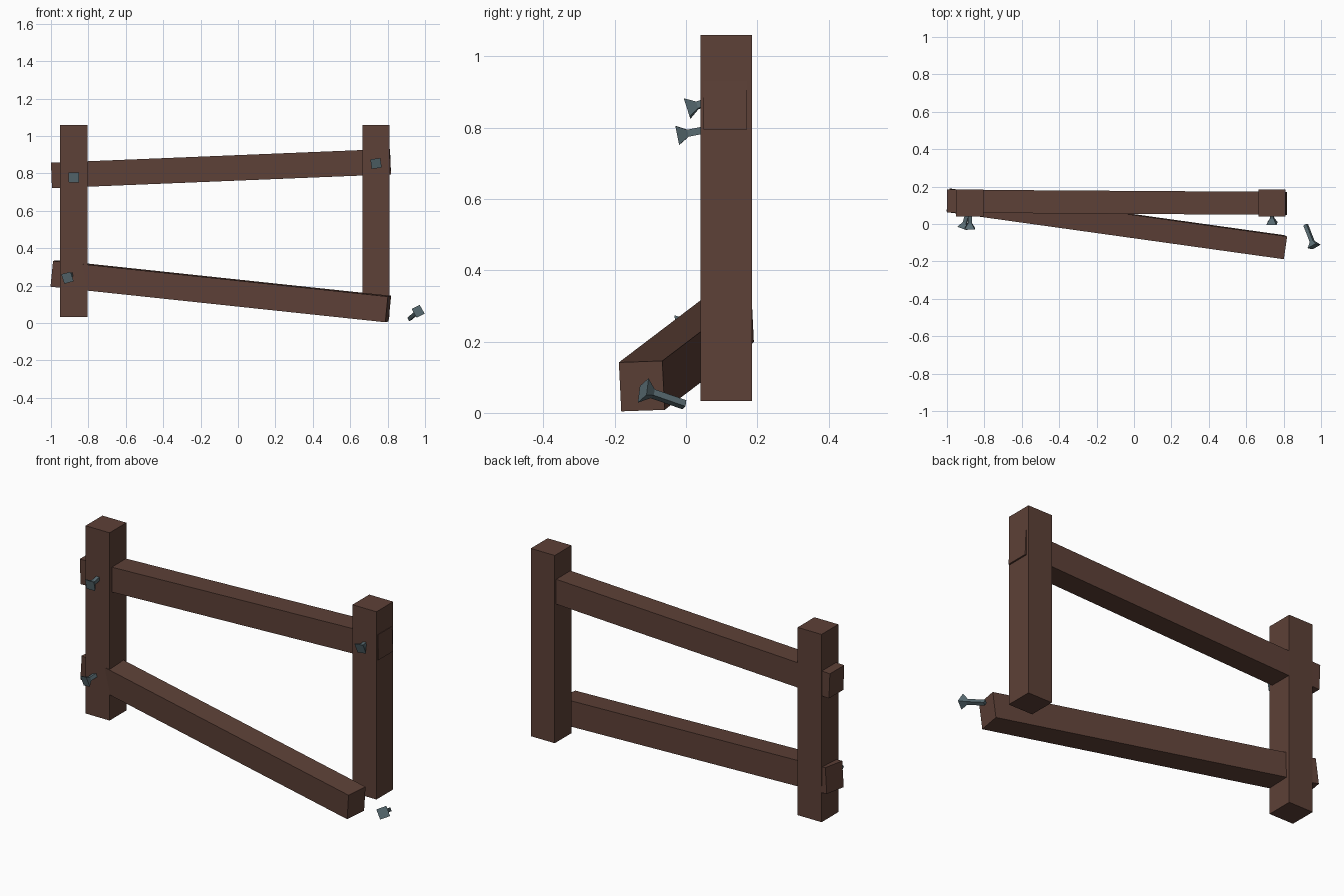
import bpy, bmesh
from math import radians, sqrt
from mathutils import Vector, Matrix

if "Cube" in bpy.data.objects:
    bpy.data.objects.remove(bpy.data.objects["Cube"])


def material(name, color):
    m = bpy.data.materials.new(name)
    m.diffuse_color = color
    m.use_nodes = True
    m.node_tree.nodes["Principled BSDF"].inputs["Base Color"].default_value = m.diffuse_color
    return m


WOOD = material("dark_wood", (0.11, 0.052, 0.038, 1))
IRON = material("iron", (0.10, 0.15, 0.17, 1))


def finish(bm, name, mat):
    bmesh.ops.recalc_face_normals(bm, faces=bm.faces[:])
    me = bpy.data.meshes.new(name)
    bm.to_mesh(me)
    bm.free()
    me.materials.append(mat)
    ob = bpy.data.objects.new(name, me)
    bpy.context.collection.objects.link(ob)
    return ob


def beam(name, a, b, width, height, roll=0):
    """Square-cut timber running from a to b."""
    a, b = Vector(a), Vector(b)
    d = b - a
    rot = d.to_track_quat('X', 'Z').to_matrix().to_4x4()
    bm = bmesh.new()
    bmesh.ops.create_cube(bm, size=1, matrix=Matrix.Translation((a + b) / 2) @ rot
                          @ Matrix.Rotation(radians(roll), 4, 'X')
                          @ Matrix.Diagonal((d.length, width, height, 1)))
    return finish(bm, name, WOOD)


def nail(name, head, direction, roll, length=0.13):
    """Square nail with a flared head; direction points out of the head."""
    rot = Vector(direction).to_track_quat('Z', 'Y').to_matrix().to_4x4()
    place = Matrix.Translation(head) @ rot @ Matrix.Rotation(radians(roll), 4, 'Z')
    bm = bmesh.new()
    rings = []
    for z, h in ((-length, 0.010), (-0.03, 0.010), (0, 0.027)):
        rings.append([bm.verts.new(place @ Vector((sx * h, sy * h, z)))
                      for sx, sy in ((-1, -1), (1, -1), (1, 1), (-1, 1))])
    for lo, hi in zip(rings, rings[1:]):
        for i in range(4):
            j = (i + 1) % 4
            bm.faces.new((lo[i], lo[j], hi[j], hi[i]))
    bm.faces.new(rings[0])
    bm.faces.new(rings[-1])
    return finish(bm, name, IRON)


# upright posts
for side, x in (("left", -0.878), ("right", 0.737)):
    beam(side + "_post", (x, 0.113, 0.033), (x, 0.113, 1.06), 0.145, 0.145)

# rails: upper one nailed at both ends, lower one fallen loose on the right
beam("upper_rail", (-0.997, 0.122, 0.789), (0.815, 0.110, 0.863), 0.123, 0.136)
beam("lower_rail", (-0.987, 0.126, 0.265), (0.803, -0.124, 0.075), 0.123, 0.138, roll=2)

# nails in the posts and one lying loose
nail("upper_left_nail", (-0.878, -0.024, 0.778), (-0.02, -1, -0.2), 0)
nail("upper_right_nail", (0.738, 0.003, 0.853), (0, -1, -0.32), 8)
nail("lower_left_nail", (-0.912, -0.020, 0.242), (-0.3, -1, -0.25), 15)
nail("loose_nail", (0.963, -0.120, 0.063), (0.045, -0.115, 0.040), 25)
